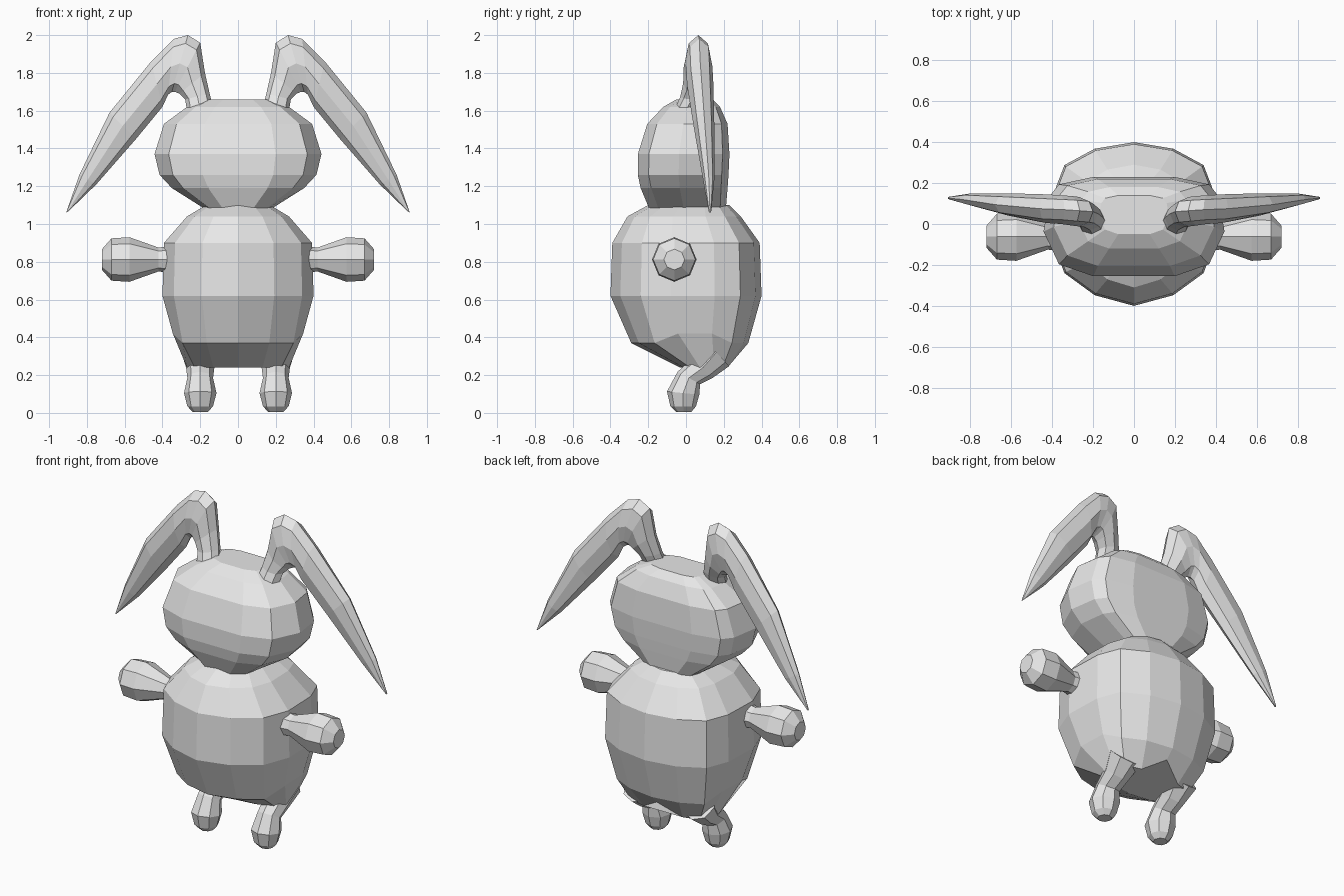
import bpy, bmesh, math
from mathutils import Vector

if "Cube" in bpy.data.objects:
    bpy.data.objects.remove(bpy.data.objects["Cube"])

grey = bpy.data.materials.new("light_grey")
grey.diffuse_color = (0.8, 0.8, 0.8, 1)
grey.use_nodes = True
grey.node_tree.nodes["Principled BSDF"].inputs["Base Color"].default_value = grey.diffuse_color


def loft(name, rings, mirrored=False, tweak=None):
    """Skin a closed tube through rings of equal point count, capping both ends."""
    bm = bmesh.new()
    loops = [[bm.verts.new(p) for p in ring] for ring in rings]
    n = len(loops[0])
    for a, b in zip(loops, loops[1:]):
        for i in range(n):
            j = (i + 1) % n
            bm.faces.new((a[i], a[j], b[j], b[i]))
    bm.faces.new(loops[0])
    bm.faces.new(loops[-1])
    if tweak:
        tweak(loops)
    bmesh.ops.recalc_face_normals(bm, faces=bm.faces)
    me = bpy.data.meshes.new(name)
    bm.to_mesh(me)
    bm.free()
    me.materials.append(grey)
    ob = bpy.data.objects.new(name, me)
    bpy.context.collection.objects.link(ob)
    if mirrored:
        ob.modifiers.new("mirror", 'MIRROR')
    return ob


def section(half, z, hx, front, back):
    """Symmetric horizontal outline scaled to a half width and a y range."""
    full = half + [(-x, y) for x, y in reversed(half[1:-1])]
    yc, hy = (front + back) / 2, (back - front) / 2
    return [(x * hx, yc + y * hy, z) for x, y in full]


def oval(centre, u, v, n=8):
    """Ring of n points around a centre, spanned by two half axes."""
    c, u, v = Vector(centre), Vector(u), Vector(v)
    return [c + u * math.cos(2 * math.pi * i / n) + v * math.sin(2 * math.pi * i / n)
            for i in range(n)]


# Body: barrel with a pointed belly line
body_half = [(0, -1), (.48, -.87), (.85, -.6), (1, -.2),
             (.98, .38), (.85, .72), (.48, .92), (0, 1)]
body_rings = [(.24, .27, -.03, .23), (.37, .345, -.29, .33), (.62, .40, -.40, .40),
              (.90, .392, -.39, .39), (1.04, .27, -.31, .29), (1.10, .17, -.20, .23)]


def notch(loops):
    # Raise the rear middle between the legs, and the flanks above the hem
    loops[0][7].co = (0, .28, .32)
    for i in (3, 4, 10, 11):
        loops[1][i].co.z += .05


loft("body", [section(body_half, *r) for r in body_rings], tweak=notch)

# Head: wide, with flattened front and back
head_half = [(0, -1), (.45, -1), (.83, -.76), (1, -.1),
             (.94, .6), (.83, .85), (.45, 1), (0, 1)]
head_rings = [(1.07, .16, -.19, .21), (1.19, .35, -.24, .22), (1.26, .415, -.255, .225),
              (1.37, .442, -.255, .23), (1.53, .392, -.205, .22),
              (1.62, .27, -.12, .18), (1.66, .17, -.05, .14)]
loft("head", [section(head_half, *r) for r in head_rings])

# Ears: rise from the crown, bend, and droop outwards to a point
# upper edge x, z, lower edge x, z, centre y, half thickness
ear_stations = [(.13, 1.61, .27, 1.60, .00, .060), (.15, 1.69, .28, 1.66, .03, .060),
                (.175, 1.80, .31, 1.69, .05, .065), (.20, 1.96, .335, 1.70, .06, .072),
                (.265, 2.0, .35, 1.70, .065, .072), (.34, 1.98, .37, 1.685, .07, .070),
                (.46, 1.86, .40, 1.62, .075, .070), (.68, 1.59, .54, 1.45, .095, .055),
                (.84, 1.26, .75, 1.21, .12, .030), (.91, 1.06, .90, 1.065, .127, .006)]
ears = []
for ux, uz, lx, lz, y, t in ear_stations:
    ears.append(oval(((ux + lx) / 2, y, (uz + lz) / 2),
                     ((ux - lx) / 2, 0, (uz - lz) / 2), (0, t, 0)))
loft("ears", ears, mirrored=True)

# Arms: thin at the shoulder, ending in a blunt paw
arm_stations = [(.34, .075), (.42, .063), (.575, .118), (.67, .112), (.72, .055)]
loft("arms", [oval((x, -.062, .812), (0, r, 0), (0, 0, r)) for x, r in arm_stations],
     mirrored=True)

# Legs: rounded feet with ankles sloping back up into the hips
# y, z, radius, tilt of the ring
leg_stations = [(-.012, .005, .04, 0), (-.015, .035, .068, 0), (-.015, .105, .086, .1),
                (.015, .185, .068, .5), (.09, .24, .075, .8), (.16, .32, .10, .8)]
legs = []
for y, z, r, a in leg_stations:
    legs.append(oval((.2, y, z), (r, 0, 0), (0, r * math.cos(a), -r * math.sin(a))))
loft("legs", legs, mirrored=True)
